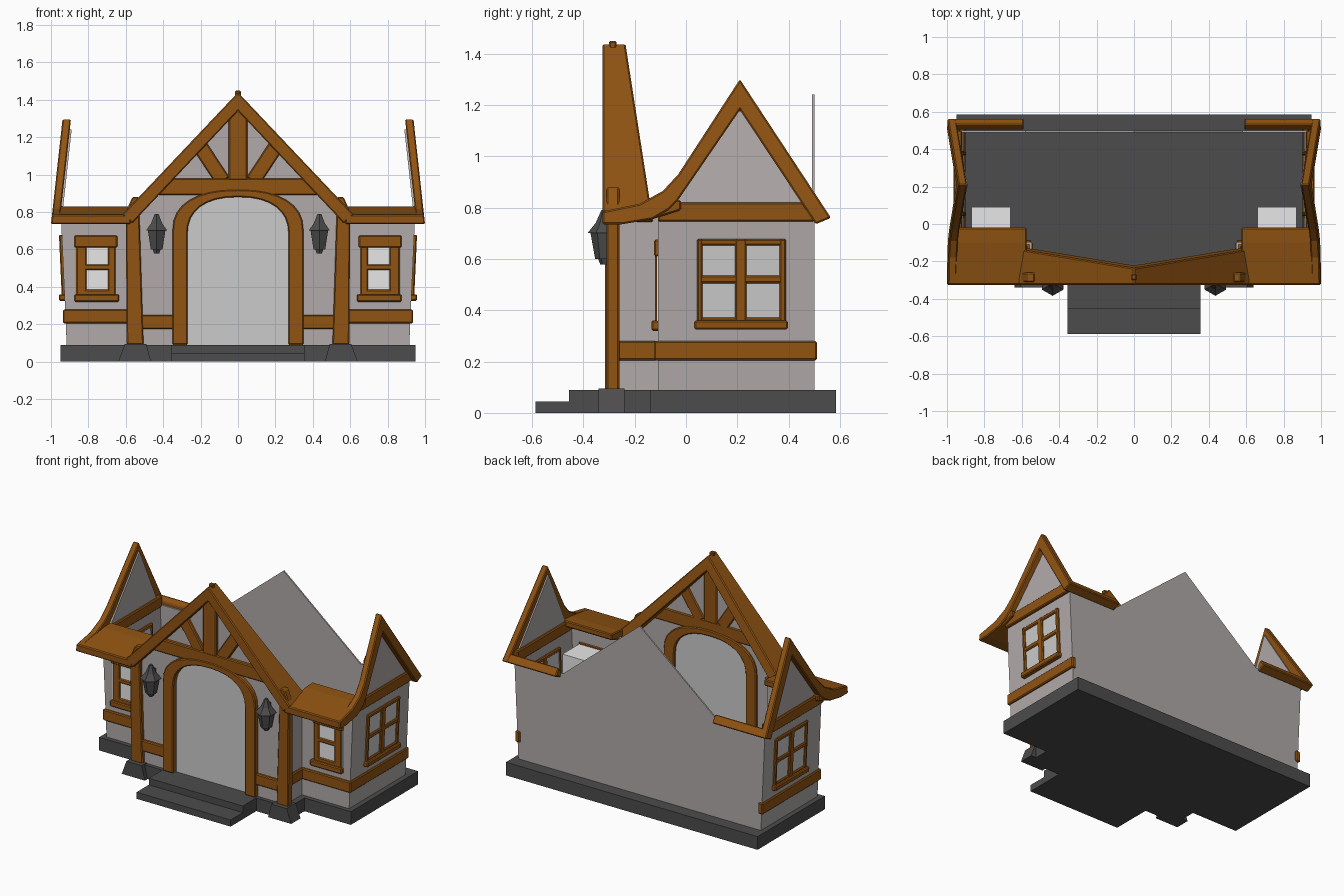
import bpy, bmesh, math
from mathutils import Matrix

if "Cube" in bpy.data.objects:
    bpy.data.objects.remove(bpy.data.objects["Cube"])


def material(name, color):
    m = bpy.data.materials.new(name)
    m.use_nodes = True
    m.diffuse_color = (*color, 1)
    m.node_tree.nodes["Principled BSDF"].inputs["Base Color"].default_value = (*color, 1)
    return m


WOOD = material("brown wood", (0.28, 0.087, 0.006))
PLASTER = material("pale plaster", (0.44, 0.4, 0.4))
STONE = material("dark stone", (0.075, 0.072, 0.072))
PANEL = material("grey glass", (0.6, 0.6, 0.6))
WHITE = material("white", (0.85, 0.85, 0.85))


def finish(name, bm, mat, mirror):
    bmesh.ops.recalc_face_normals(bm, faces=bm.faces)
    mesh = bpy.data.meshes.new(name)
    bm.to_mesh(mesh)
    bm.free()
    mesh.materials.append(mat)
    ob = bpy.data.objects.new(name, mesh)
    bpy.context.collection.objects.link(ob)
    if mat == WOOD:
        bevel = ob.modifiers.new("soft edges", 'BEVEL')
        bevel.width = 0.006
        bevel.limit_method = 'ANGLE'
    if mirror:
        m = ob.modifiers.new("other side", 'MIRROR')
        m.use_clip = False
        m.use_mirror_merge = False
    return ob


def prism(name, pts, axis, a, b, mat, mirror=False, warp=None):
    """Extrude a flat outline from a to b along an axis."""
    place = {'x': lambda p, d: (d, p[0], p[1]),
             'y': lambda p, d: (p[0], d, p[1]),
             'z': lambda p, d: (p[0], p[1], d)}[axis]
    bm = bmesh.new()
    near = [bm.verts.new(place(p, a)) for p in pts]
    far = [bm.verts.new(place(p, b)) for p in pts]
    bm.faces.new(near)
    bm.faces.new(far)
    n = len(pts)
    for i in range(n):
        j = (i + 1) % n
        bm.faces.new((near[i], near[j], far[j], far[i]))
    if warp:
        for v in bm.verts:
            warp(v.co)
    return finish(name, bm, mat, mirror)


def box(name, x, y, z, mat, mirror=False, warp=None):
    outline = [(x[0], y[0]), (x[1], y[0]), (x[1], y[1]), (x[0], y[1])]
    return prism(name, outline, 'z', z[0], z[1], mat, mirror, warp)


def bar(p, q, w):
    """Outline of a straight timber from p to q."""
    dx, dz = q[0] - p[0], q[1] - p[1]
    k = w / 2 / math.hypot(dx, dz)
    ox, oz = -dz * k, dx * k
    return [(p[0] + ox, p[1] + oz), (q[0] + ox, q[1] + oz),
            (q[0] - ox, q[1] - oz), (p[0] - ox, p[1] - oz)]


def arch(half, spring, rise, floor=0.09, steps=16):
    """Doorway outline from right foot over the top to left foot."""
    pts = [(half, floor)]
    for i in range(steps + 1):
        a = math.pi * i / steps
        c, s = math.cos(a), max(math.sin(a), 0)
        pts.append((math.copysign(abs(c) ** 0.85, c) * half, spring + rise * s ** 0.85))
    return pts + [(-half, floor)]


def wall_lean(co):
    co.x += 0.045 * (co.z - 0.74)


def gable_lean(co):
    co.x -= 0.11 * (co.z - 0.78)


# Stone base, pedestals and steps
prism("stone_base", [(-0.95, 0.585), (-0.95, -0.14), (-0.6, -0.14), (-0.6, -0.31),
                     (0.6, -0.31), (0.6, -0.14), (0.95, -0.14), (0.95, 0.585)],
      'z', 0, 0.09, STONE)
prism("post_pedestal", [(0.465, 0), (0.64, 0), (0.605, 0.095), (0.49, 0.095)],
      'y', -0.34, -0.24, STONE, True)
box("upper_step", (-0.355, 0.355), (-0.455, -0.3), (0, 0.09), STONE)
box("lower_step", (-0.355, 0.355), (-0.587, -0.44), (0, 0.045), STONE)

# Plaster walls
prism("back_wall", [(-0.916, 0.09), (0.916, 0.09), (0.945, 0.76), (0.58, 0.76),
                    (0, 1.24), (-0.58, 0.76), (-0.945, 0.76)], 'y', 0.49, 0.5, PLASTER)
box("side_wall", (0.93, 0.945), (-0.11, 0.5), (0.09, 0.8), PLASTER, True, wall_lean)
prism("side_gable", [(-0.06, 0.78), (0.48, 0.78), (0.21, 1.24)],
      'x', 0.94, 0.955, PLASTER, True, gable_lean)
prism("wing_front_wall", [(0.55, 0.09), (0.916, 0.09), (0.945, 0.78), (0.55, 0.78)],
      'y', -0.11, -0.095, PLASTER, True)
box("porch_side_wall", (0.545, 0.56), (-0.28, -0.1), (0.09, 0.78), PLASTER, True)
opening = arch(0.27, 0.68, 0.2)
prism("porch_front_wall", [(0.55, 0.09), (0.56, 0.8), (0, 1.4), (-0.56, 0.8), (-0.55, 0.09)]
      + opening[::-1], 'y', -0.285, -0.27, PLASTER)
prism("door_panel", opening, 'y', -0.28, -0.272, PANEL)

# Porch timbers
prism("door_frame", arch(0.35, 0.7, 0.22) + opening[::-1], 'y', -0.315, -0.255, WOOD)
prism("porch_post", [(0.505, 0.09), (0.595, 0.09), (0.6, 0.8), (0.565, 0.88), (0.53, 0.88)],
      'y', -0.31, -0.26, WOOD, True)
prism("collar_beam", [(-0.5, 0.89), (0.5, 0.89), (0.43, 0.98), (-0.43, 0.98)],
      'y', -0.31, -0.262, WOOD)
box("low_rail", (0.34, 0.53), (-0.305, -0.262), (0.175, 0.25), WOOD, True)
box("king_post", (-0.05, 0.05), (-0.31, -0.262), (0.97, 1.39), WOOD)
box("king_post_tip", (-0.015, 0.015), (-0.3, -0.27), (1.36, 1.45), WOOD)
prism("gable_strut", bar((0.08, 0.965), (0.225, 1.185), 0.08), 'y', -0.305, -0.262, WOOD, True)


def flare_back(co):
    if co.y > -0.3:
        co.y = -0.23 + 0.155 * (1.4 - co.z)


prism("porch_roof_board", [(0, 1.44), (0.62, 0.785), (0.565, 0.74), (0, 1.34),
                           (-0.565, 0.74), (-0.62, 0.785)],
      'y', -0.325, -0.2, WOOD, warp=flare_back)

# Wing eaves and leaning side gable boards
prism("front_eave", [(-0.325, 0.785), (-0.18, 0.812), (-0.1, 0.825), (-0.02, 0.83),
                     (-0.02, 0.79), (-0.13, 0.755), (-0.25, 0.735), (-0.325, 0.735)],
      'x', 0.575, 0.985, WOOD, True)
prism("side_gable_board", [(0.565, 0.76), (0.21, 1.3), (-0.03, 0.93), (-0.09, 0.865),
                           (-0.18, 0.815), (-0.325, 0.785), (-0.325, 0.735),
                           (-0.25, 0.735), (-0.13, 0.755), (-0.07, 0.79),
                           (-0.03, 0.83), (0.21, 1.18), (0.505, 0.735)],
      'x', 0.95, 0.995, WOOD, True, gable_lean)
prism("back_eave", [(0.505, 0.78), (0.53, 0.81), (0.565, 0.76), (0.505, 0.735)],
      'x', 0.59, 0.97, WOOD, True)

# Timber bands round the wings
box("side_upper_band", (0.92, 0.965), (-0.11, 0.5), (0.745, 0.82), WOOD, True)
box("side_low_band", (0.9, 0.935), (-0.125, 0.51), (0.205, 0.28), WOOD, True)
box("wing_low_band", (0.55, 0.93), (-0.125, -0.085), (0.205, 0.28), WOOD, True)
box("porch_low_band", (0.54, 0.575), (-0.27, -0.1), (0.205, 0.28), WOOD, True)

# Front wing windows with white recess boxes
box("front_window_recess", (0.66, 0.87), (-0.113, 0.09), (0.34, 0.66), WHITE, True)
for x in ((0.655, 0.695), (0.81, 0.865)):
    box("front_window_jamb", x, (-0.12, -0.09), (0.34, 0.66), WOOD, True)
box("front_window_head", (0.645, 0.875), (-0.125, -0.09), (0.61, 0.675), WOOD, True)
box("front_window_crossbar", (0.68, 0.83), (-0.12, -0.09), (0.49, 0.52), WOOD, True)
box("front_window_lower_rail", (0.68, 0.83), (-0.12, -0.09), (0.34, 0.385), WOOD, True)
box("front_window_sill", (0.635, 0.875), (-0.135, -0.09), (0.32, 0.36), WOOD, True)

# Side windows
box("side_window_pane", (0.92, 0.948), (0.05, 0.38), (0.345, 0.67), PANEL, True, wall_lean)
for y in ((0.042, 0.065), (0.19, 0.235), (0.365, 0.39)):
    box("side_window_upright", (0.915, 0.96), y, (0.345, 0.678), WOOD, True, wall_lean)
for z in ((0.35, 0.372), (0.505, 0.535), (0.652, 0.678)):
    box("side_window_bar", (0.917, 0.958), (0.045, 0.387), z, WOOD, True, wall_lean)
box("side_window_sill", (0.92, 0.975), (0.032, 0.397), (0.325, 0.36), WOOD, True, wall_lean)

# Wall lanterns
bm = bmesh.new()
for r1, r2, z0, z1 in ((0.016, 0.028, 0.578, 0.61), (0.036, 0.054, 0.6, 0.7),
                       (0.066, 0.034, 0.7, 0.74), (0.034, 0.012, 0.74, 0.79)):
    bmesh.ops.create_cone(bm, cap_ends=True, segments=6, radius1=r1, radius2=r2,
                          depth=z1 - z0,
                          matrix=Matrix.Translation((0.435, -0.318, (z0 + z1) / 2)))
finish("wall_lantern", bm, STONE, True)
box("lantern_bracket", (0.42, 0.45), (-0.31, -0.28), (0.62, 0.76), STONE, True)
